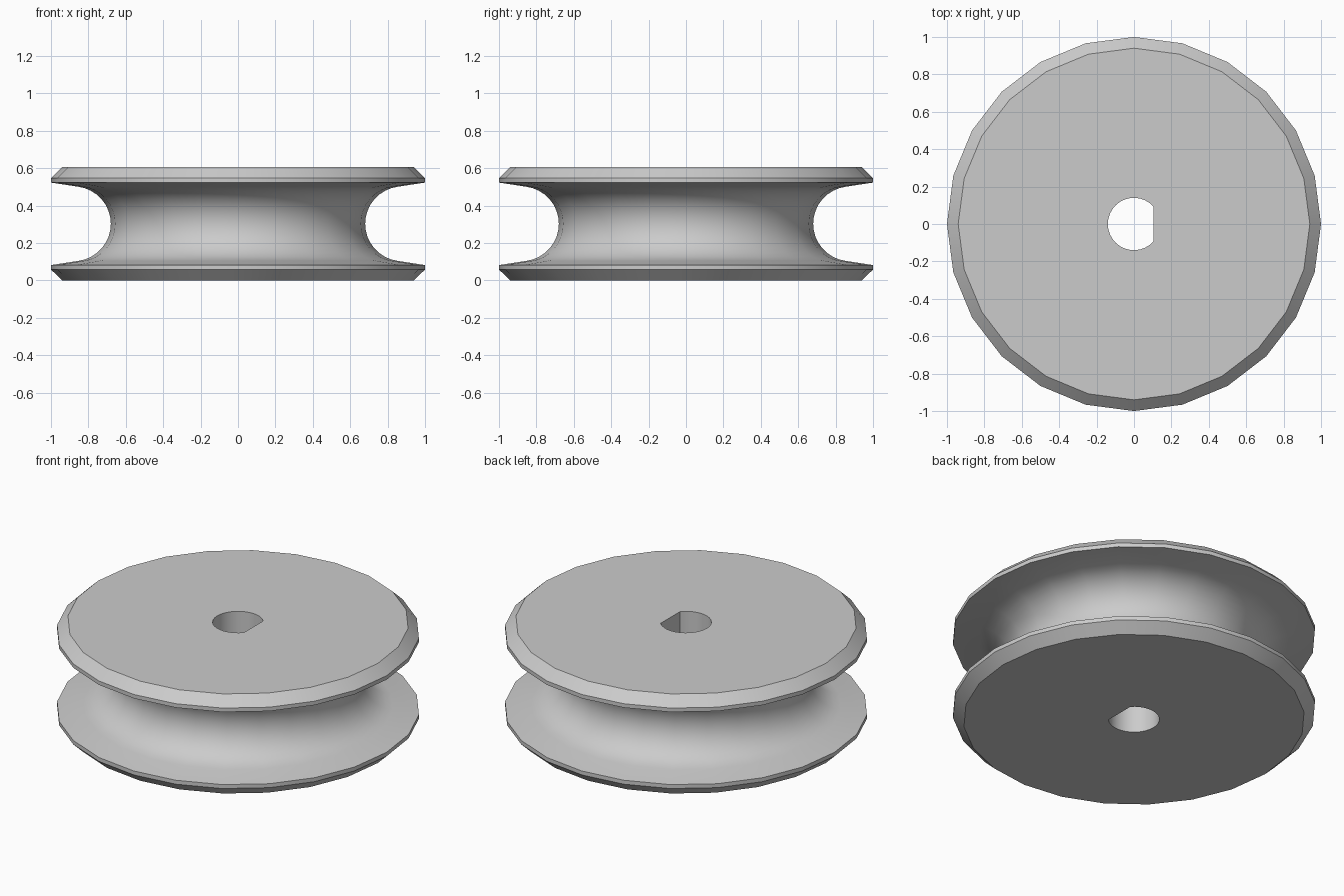
import bpy
import bmesh
from math import acos, cos, sin, pi, radians

SIDES = 24
HEIGHT = 0.605
MID = HEIGHT / 2

cube = bpy.data.objects.get("Cube")
if cube:
    bpy.data.objects.remove(cube, do_unlink=True)

# One plain grey material
grey = bpy.data.materials.new("plain_grey")
grey.use_nodes = True
colour = (0.6, 0.6, 0.6, 1)
grey.diffuse_color = colour
grey.node_tree.nodes["Principled BSDF"].inputs["Base Color"].default_value = colour

bm = bmesh.new()


def add_ring(points, z):
    return [bm.verts.new((x, y, z)) for x, y in points]


def join_rings(a, b):
    n = len(a)
    for i in range(n):
        j = (i + 1) % n
        bm.faces.new((a[i], a[j], b[j], b[i]))


def fill_cap(*rings):
    edges = [bm.edges.get((r[i - 1], r[i])) for r in rings for i in range(len(r))]
    bmesh.ops.triangle_fill(bm, use_beauty=True, use_dissolve=False, edges=edges)


# Wheel profile: bevelled rims around a rounded rope groove
rim = [(0.94, 0), (1, 0.058), (1, 0.082)]
start, steps = radians(97.5), 16
groove = []
for i in range(steps + 1):
    a = -start - (2 * pi - 2 * start) * i / steps
    groove.append((0.88 + 0.2 * cos(a), MID + 0.2 * sin(a)))
profile = rim + groove + [(r, HEIGHT - z) for r, z in reversed(rim)]

rings = []
for r, z in profile:
    circle = [(r * cos(2 * pi * i / SIDES), r * sin(2 * pi * i / SIDES))
              for i in range(SIDES)]
    rings.append(add_ring(circle, z))
for lower, upper in zip(rings, rings[1:]):
    join_rings(lower, upper)

# D-shaped axle hole with its flat on the +x side
bore, flat = 0.14, 0.105
half = acos(flat / bore)
arc = [half + (2 * pi - 2 * half) * i / 24 for i in range(25)]
outline = [(bore * cos(a), bore * sin(a)) for a in arc]
hole_low = add_ring(outline, 0)
hole_high = add_ring(outline, HEIGHT)
join_rings(hole_low, hole_high)

# Flat end faces
fill_cap(rings[0], hole_low)
fill_cap(rings[-1], hole_high)
bmesh.ops.recalc_face_normals(bm, faces=bm.faces[:])

mesh = bpy.data.meshes.new("pulley_wheel")
bm.to_mesh(mesh)
bm.free()
mesh.materials.append(grey)
wheel = bpy.data.objects.new("pulley_wheel", mesh)
bpy.context.scene.collection.objects.link(wheel)

bpy.ops.object.select_all(action="DESELECT")
wheel.select_set(True)
bpy.context.view_layer.objects.active = wheel
bpy.ops.object.shade_smooth_by_angle(angle=radians(30))
